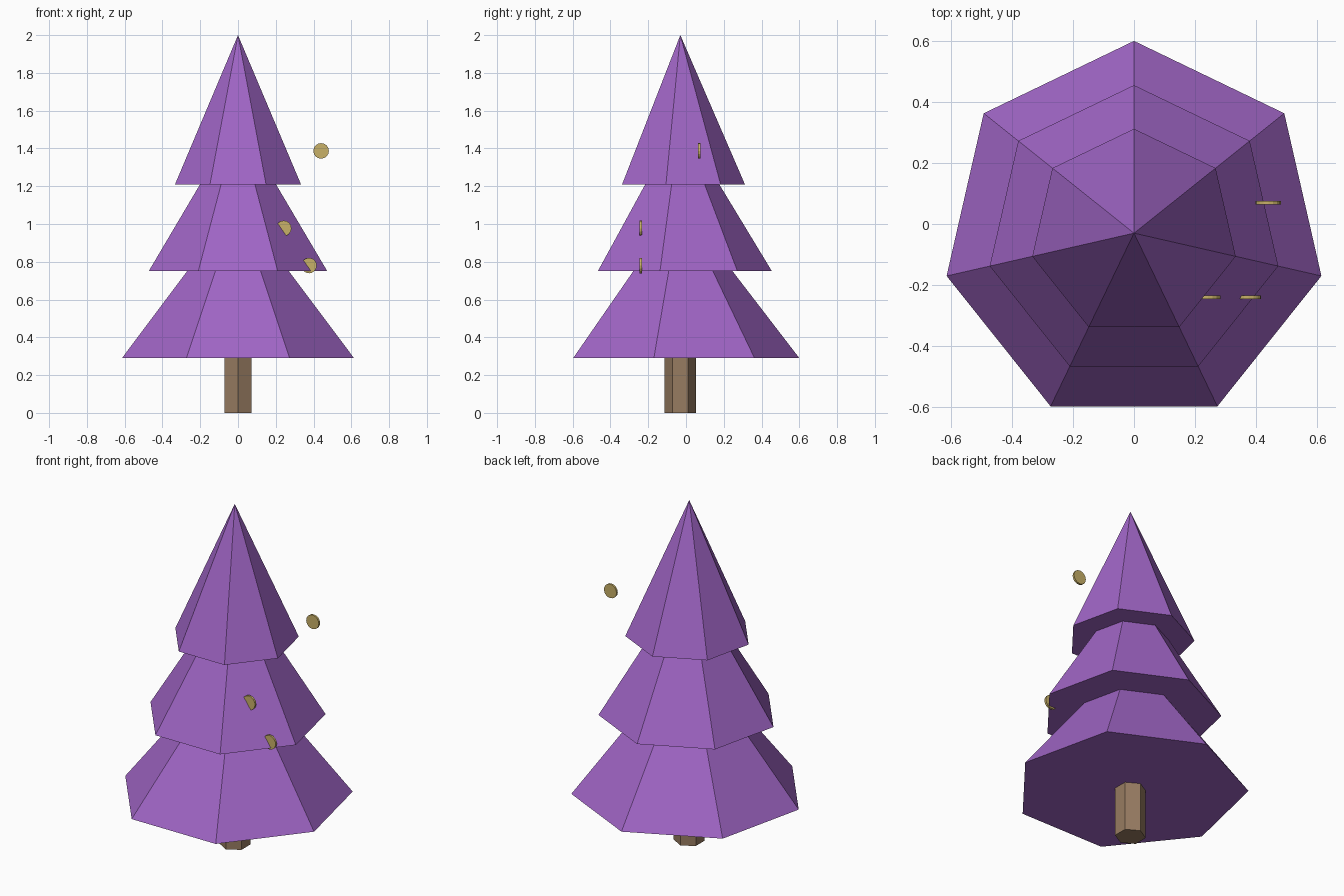
import bpy
from math import pi

cube = bpy.data.objects.get("Cube")
if cube:
    bpy.data.objects.remove(cube, do_unlink=True)

AXIS_Y = -0.03  # the tree axis sits slightly forward of the origin


def material(name, rgb):
    mat = bpy.data.materials.new(name)
    mat.use_nodes = True
    mat.diffuse_color = (*rgb, 1)
    mat.node_tree.nodes["Principled BSDF"].inputs["Base Color"].default_value = (*rgb, 1)
    return mat


purple = material("purple_foliage", (0.35, 0.13, 0.56))
brown = material("brown_bark", (0.31, 0.20, 0.12))
gold = material("pale_gold", (0.58, 0.44, 0.14))


def prism(name, mat, sides, bottom_radius, top_radius, height, centre, rotation=(0, 0, 0)):
    """Flat-shaded prism or cone around its own z axis, first corner towards +y."""
    bpy.ops.mesh.primitive_cone_add(
        vertices=sides, radius1=bottom_radius, radius2=top_radius,
        depth=height, location=centre, rotation=rotation)
    obj = bpy.context.object
    obj.name = name
    obj.data.materials.append(mat)
    return obj


# Six-sided trunk, tucked into the lowest tier
prism("trunk", brown, 6, 0.083, 0.083, 0.36, (0, AXIS_Y, 0.18))

# Three seven-sided foliage cones: base height, tip height, radius
tiers = {
    "lower_foliage": (0.29, 1.11, 0.63),
    "middle_foliage": (0.75, 1.55, 0.485),
    "upper_foliage": (1.21, 2.0, 0.342),
}
for name, (base, tip, radius) in tiers.items():
    prism(name, purple, 7, radius, 0, tip - base, (0, AXIS_Y, (base + tip) / 2))

# Thin coin ornaments facing the front
coins = {
    "floating_coin": (0.44, 0.07, 1.387),
    "upper_coin": (0.242, -0.24, 0.977),
    "lower_coin": (0.376, -0.24, 0.78),
}
for name, centre in coins.items():
    prism(name, gold, 16, 0.041, 0.041, 0.012, centre, (pi / 2, 0, 0))
